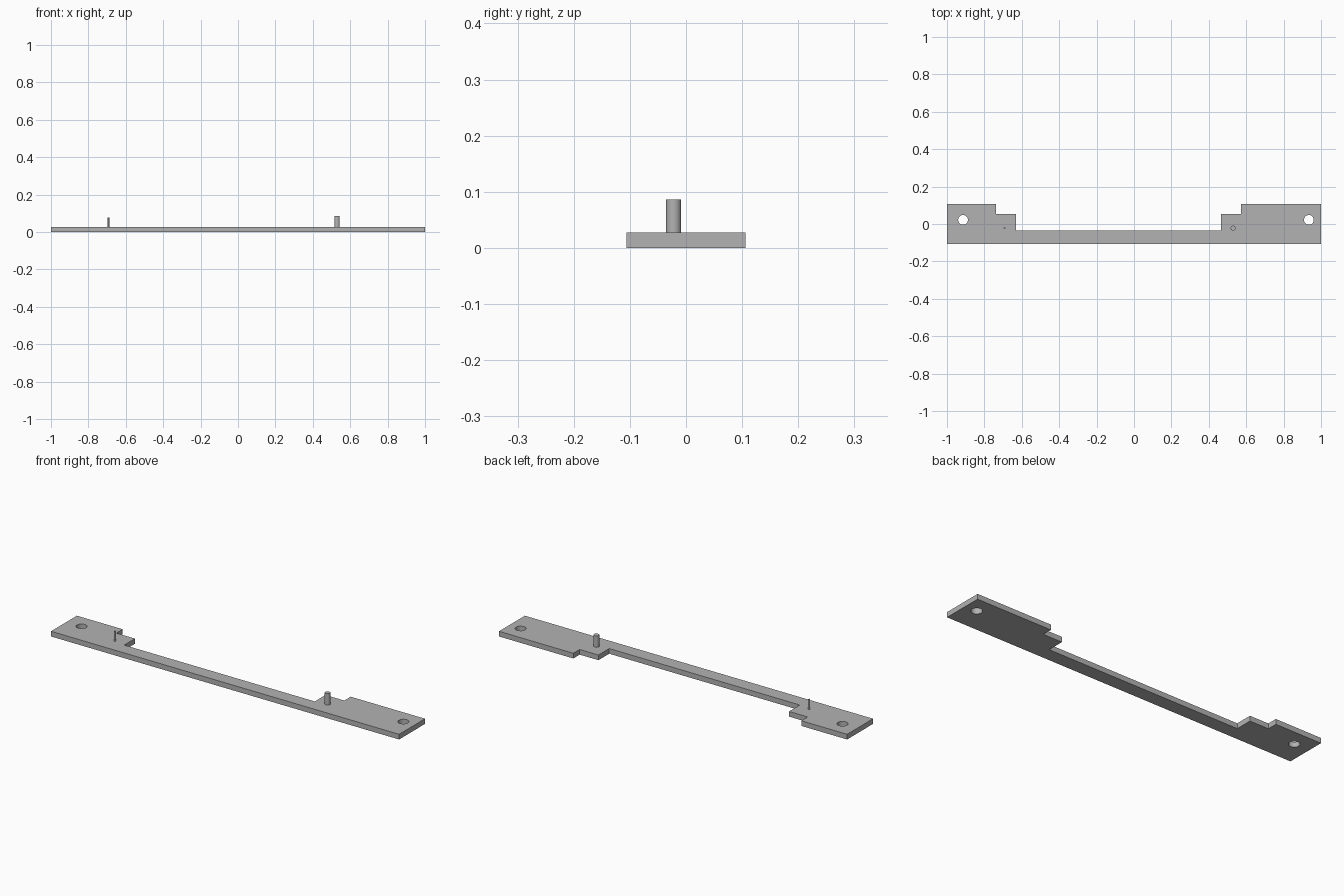
import bpy
from math import cos, sin, tau

cube = bpy.data.objects.get("Cube")
if cube:
    bpy.data.objects.remove(cube)

THICK = 0.027

grey = bpy.data.materials.new("plain grey")
grey.use_nodes = True
colour = (0.45, 0.45, 0.45, 1)
grey.diffuse_color = colour
grey.node_tree.nodes["Principled BSDF"].inputs["Base Color"].default_value = colour


def finish(obj, name):
    obj.name = name
    obj.data.name = name
    obj.data.materials.clear()
    obj.data.materials.append(grey)
    bpy.ops.object.shade_smooth_by_angle()


def circle(x, y, r, sides=32):
    return [(x + r * cos(tau * i / sides), y + r * sin(tau * i / sides)) for i in range(sides)]


def plate(name, loops, thickness):
    """Flat plate from an outline followed by hole loops."""
    curve = bpy.data.curves.new(name, "CURVE")
    curve.dimensions = "2D"
    curve.fill_mode = "BOTH"
    curve.extrude = thickness / 2
    for loop in loops:
        spline = curve.splines.new("POLY")
        spline.points.add(len(loop) - 1)
        for point, (x, y) in zip(spline.points, loop):
            point.co = (x, y, 0, 1)
        spline.use_cyclic_u = True
    obj = bpy.data.objects.new(name, curve)
    bpy.context.collection.objects.link(obj)
    bpy.ops.object.select_all(action="DESELECT")
    obj.select_set(True)
    bpy.context.view_layer.objects.active = obj
    obj.location.z = thickness / 2
    bpy.ops.object.convert(target="MESH")
    finish(bpy.context.object, name)


def pin(name, x, y, r, top, sides=32):
    """Upright pin, sunk slightly into the plate."""
    base = THICK * 0.5
    bpy.ops.mesh.primitive_cylinder_add(
        vertices=sides, radius=r, depth=top - base, location=(x, y, (top + base) / 2))
    finish(bpy.context.object, name)


# Stepped bar with a wide tab and a mounting hole at each end
outline = [(-1, -0.106), (1, -0.106), (1, 0.106), (0.573, 0.106), (0.573, 0.054),
           (0.465, 0.054), (0.465, -0.034), (-0.63, -0.034), (-0.63, 0.054),
           (-0.737, 0.054), (-0.737, 0.106), (-1, 0.106)]
holes = [circle(x, 0.022, 0.026) for x in (-0.914, 0.935)]
plate("mounting_bar", [outline] + holes, THICK)

# Locating pins: thick on the left tab, thin on the right tab
pin("thick_pin", 0.53, -0.022, 0.0135, 0.086)
pin("thin_pin", -0.692, -0.022, 0.005, 0.078, 16)
